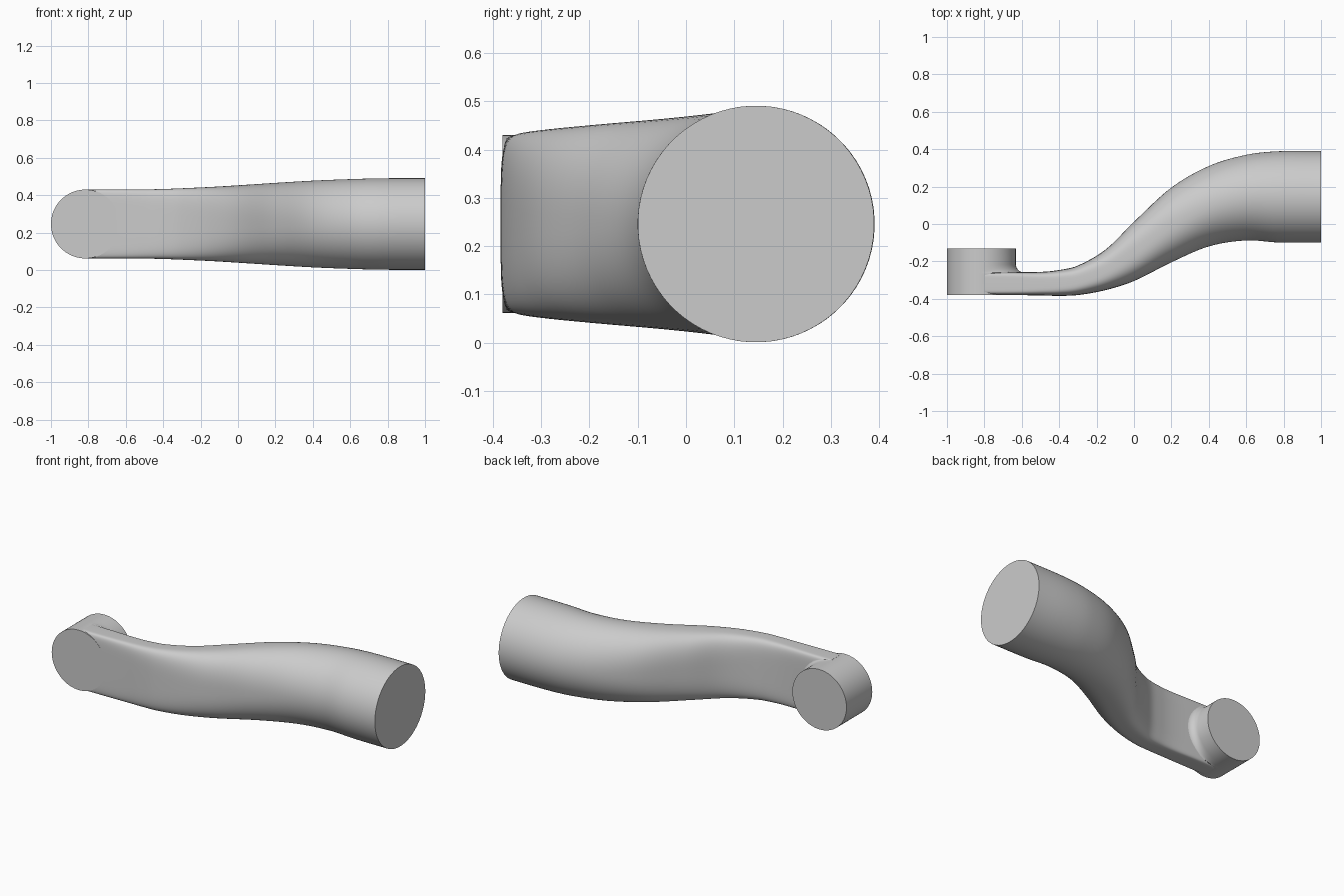
import bpy, bmesh, math

if "Cube" in bpy.data.objects:
    bpy.data.objects.remove(bpy.data.objects["Cube"])

ZC = 0.246


def loft(name, rings):
    """Skin a list of closed rings and cap both ends."""
    bm = bmesh.new()
    loops = [[bm.verts.new(p) for p in ring] for ring in rings]
    n = len(loops[0])
    for a, b in zip(loops, loops[1:]):
        for i in range(n):
            j = (i + 1) % n
            bm.faces.new((a[i], a[j], b[j], b[i]))
    bm.faces.new(loops[0])
    bm.faces.new(loops[-1])
    bmesh.ops.recalc_face_normals(bm, faces=bm.faces)
    mesh = bpy.data.meshes.new(name)
    bm.to_mesh(mesh)
    bm.free()
    obj = bpy.data.objects.new(name, mesh)
    bpy.context.collection.objects.link(obj)
    bpy.context.view_layer.objects.active = obj
    bpy.ops.object.select_all(action='DESELECT')
    obj.select_set(True)
    bpy.ops.object.shade_smooth_by_angle(angle=math.radians(40))
    return obj


# Arm stations: x, front y, back y, half height, squareness
STATIONS = [
    (-0.80, -0.379, -0.257, 0.184, 9.0),
    (-0.65, -0.380, -0.257, 0.184, 8.0),
    (-0.50, -0.382, -0.256, 0.185, 6.0),
    (-0.40, -0.384, -0.246, 0.187, 5.0),
    (-0.30, -0.380, -0.222, 0.191, 4.2),
    (-0.15, -0.353, -0.135, 0.198, 3.4),
    (0.00, -0.305, 0.012, 0.207, 2.9),
    (0.20, -0.205, 0.195, 0.220, 2.4),
    (0.40, -0.120, 0.310, 0.232, 2.1),
    (0.60, -0.088, 0.370, 0.240, 2.0),
    (0.77, -0.099, 0.389, 0.2445, 2.0),
    (1.00, -0.100, 0.390, 0.245, 2.0),
]


def slope(i, k):
    a = STATIONS[max(i - 1, 0)]
    b = STATIONS[min(i + 1, len(STATIONS) - 1)]
    return (b[k] - a[k]) / (b[0] - a[0])


def station(i, t):
    """Smooth cubic between stations i and i + 1."""
    a, b = STATIONS[i], STATIONS[i + 1]
    h = b[0] - a[0]
    out = [a[0] + h * t]
    for k in range(1, 5):
        out.append((2*t**3 - 3*t**2 + 1) * a[k] + (t**3 - 2*t**2 + t) * h * slope(i, k)
                   + (3*t**2 - 2*t**3) * b[k] + (t**3 - t**2) * h * slope(i + 1, k))
    return out


def section(x, front, back, half, power):
    ring = []
    for i in range(72):
        a = 2 * math.pi * (i + 0.5) / 72
        c, s = math.cos(a), math.sin(a)
        u = math.copysign(abs(c) ** (2 / power), c)
        v = math.copysign(abs(s) ** (2 / power), s)
        ring.append((x, (front + back) / 2 + u * (back - front) / 2, ZC + v * half))
    return ring


# S-shaped arm, flat at the left and round at the right
STEPS = 6
rings = [section(*station(i, j / STEPS)) for i in range(len(STATIONS) - 1) for j in range(STEPS)]
rings.append(section(*STATIONS[-1]))
loft("arm", rings)

# Round end boss, blended into the arm on its inner side
R, CX = 0.184, -0.816


def boss_ring(y, flare):
    ring = []
    for i in range(72):
        a = 2 * math.pi * i / 72
        r = R + flare * max(0, math.cos(a)) ** 2
        ring.append((CX + r * math.cos(a), y, ZC + r * math.sin(a)))
    return ring


F = 0.045
boss = [boss_ring(-0.38, 0), boss_ring(-0.275, 0)]
for k in range(9):
    a = math.pi / 2 * k / 8
    boss.append(boss_ring(-0.259 + F * (1 - math.cos(a)), F * (1 - math.sin(a))))
boss.append(boss_ring(-0.13, 0))
loft("end_boss", boss)
